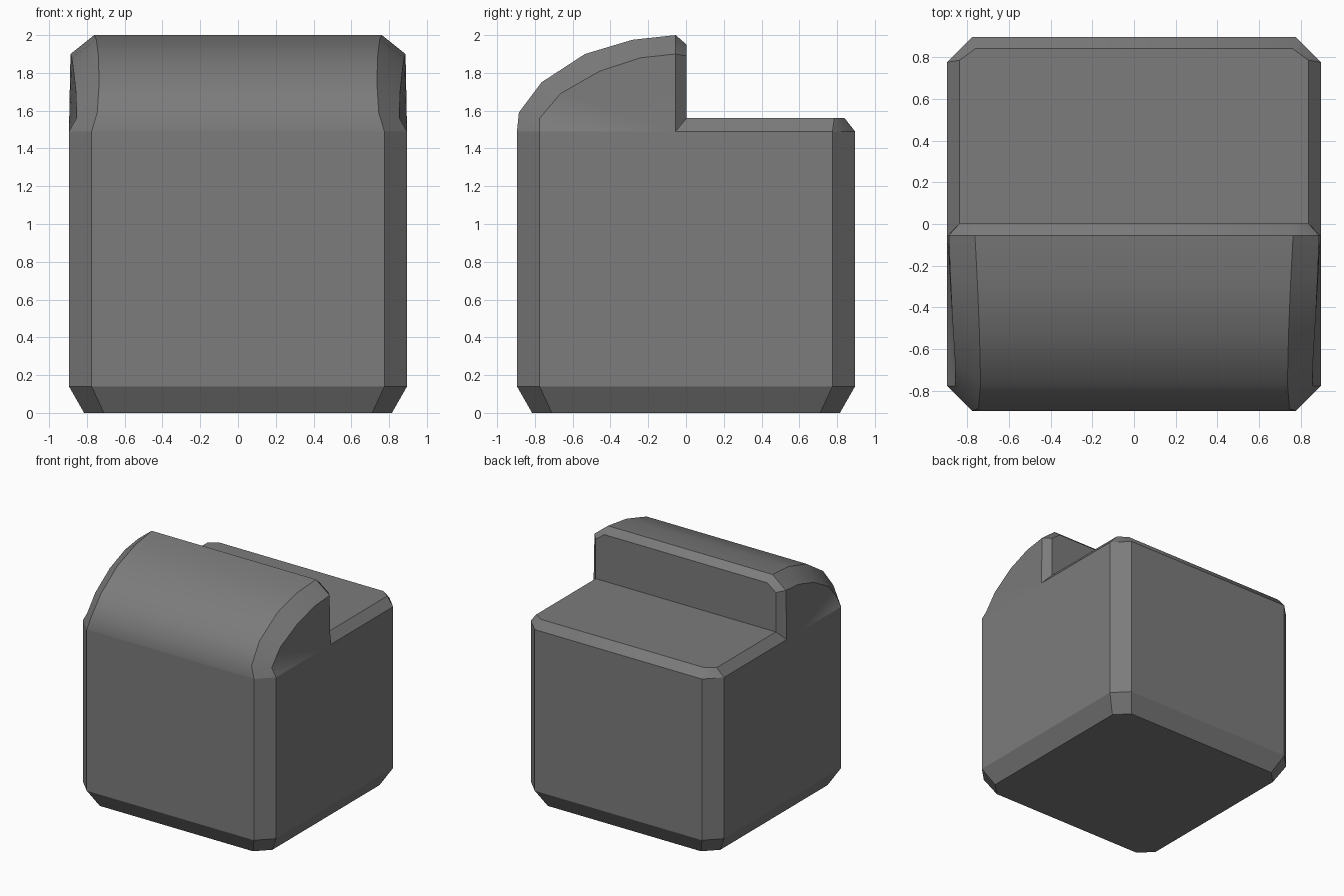
import bpy, bmesh, math

if "Cube" in bpy.data.objects:
    bpy.data.objects.remove(bpy.data.objects["Cube"])

mat = bpy.data.materials.new("dark grey")
mat.diffuse_color = (0.2, 0.2, 0.2, 1)
mat.use_nodes = True
mat.node_tree.nodes["Principled BSDF"].inputs["Base Color"].default_value = mat.diffuse_color

bm = bmesh.new()
cache = {}


def vert(p):
    if p not in cache:
        cache[p] = bm.verts.new(p)
    return cache[p]


def flip(pts):
    return [(-x, y, z) for x, y, z in reversed(pts)]


def side(*pts):
    # face on the right plus its mirror on the left
    bm.faces.new([vert(p) for p in pts])
    bm.faces.new([vert(p) for p in flip(pts)])


def span(*pts):
    # face crossing the middle, given by its right-hand points
    bm.faces.new([vert(p) for p in list(pts) + flip(pts)])


def ring(half, inner, z):
    # right half of a chamfered square, front to back
    return [(inner, -half, z), (half, -inner, z), (half, inner, z), (inner, half, z)]


# Body: base, bottom bevel, walls
r0, r1, r2 = ring(0.815, 0.71, 0), ring(0.895, 0.775, 0.14), ring(0.895, 0.775, 1.49)
C = (0.895, -0.055, 1.49)
span(*r0)
for lo, hi in ((r0, r1), (r1, r2)):
    for i in range(3):
        mid = [C] if hi is r2 and i == 1 else []
        side(lo[i], lo[i + 1], hi[i + 1], *mid, hi[i])
    span(lo[0], hi[0])
    span(lo[3], hi[3])

# Curved front crest with chamfered sides
outer = [r2[0], (0.745, -0.885, 1.59), (0.735, -0.765, 1.75), (0.74, -0.535, 1.90),
         (0.75, -0.285, 1.975), (0.762, -0.055, 2.0)]
inner = [r2[1], (0.855, -0.775, 1.56), (0.857, -0.665, 1.69), (0.87, -0.455, 1.81),
         (0.88, -0.24, 1.88), (0.887, -0.055, 1.90)]
for i in range(5):
    span(outer[i], outer[i + 1])
    side(outer[i], inner[i], inner[i + 1], outer[i + 1])
    side(inner[i], C, inner[i + 1])

# Back of the crest: bevel and upright face
q1, q2, q3 = (0.755, 0.003, 1.95), (0.835, 0.003, 1.89), (0.835, 0.003, 1.56)
span(outer[5], q1)
side(outer[5], inner[5], q2, q1)
side(inner[5], C, q3, q2)
span(q1, q2, q3)

# Lower rear platform with bevel
t1, t2 = (0.835, 0.785, 1.56), (0.76, 0.84, 1.56)
span(q3, t1, t2)
side(C, r2[2], t1, q3)
side(r2[2], r2[3], t2, t1)
span(r2[3], t2)

bmesh.ops.recalc_face_normals(bm, faces=bm.faces)
me = bpy.data.meshes.new("block_body")
bm.to_mesh(me)
bm.free()
me.materials.append(mat)
ob = bpy.data.objects.new("block_body", me)
bpy.context.collection.objects.link(ob)
bpy.context.view_layer.objects.active = ob
ob.select_set(True)

# Smooth only the curved crest
bpy.ops.object.shade_smooth_by_angle(angle=math.radians(36))
for f in me.polygons:
    if min(me.vertices[v].co.z for v in f.vertices) < 1.4:
        f.use_smooth = False
